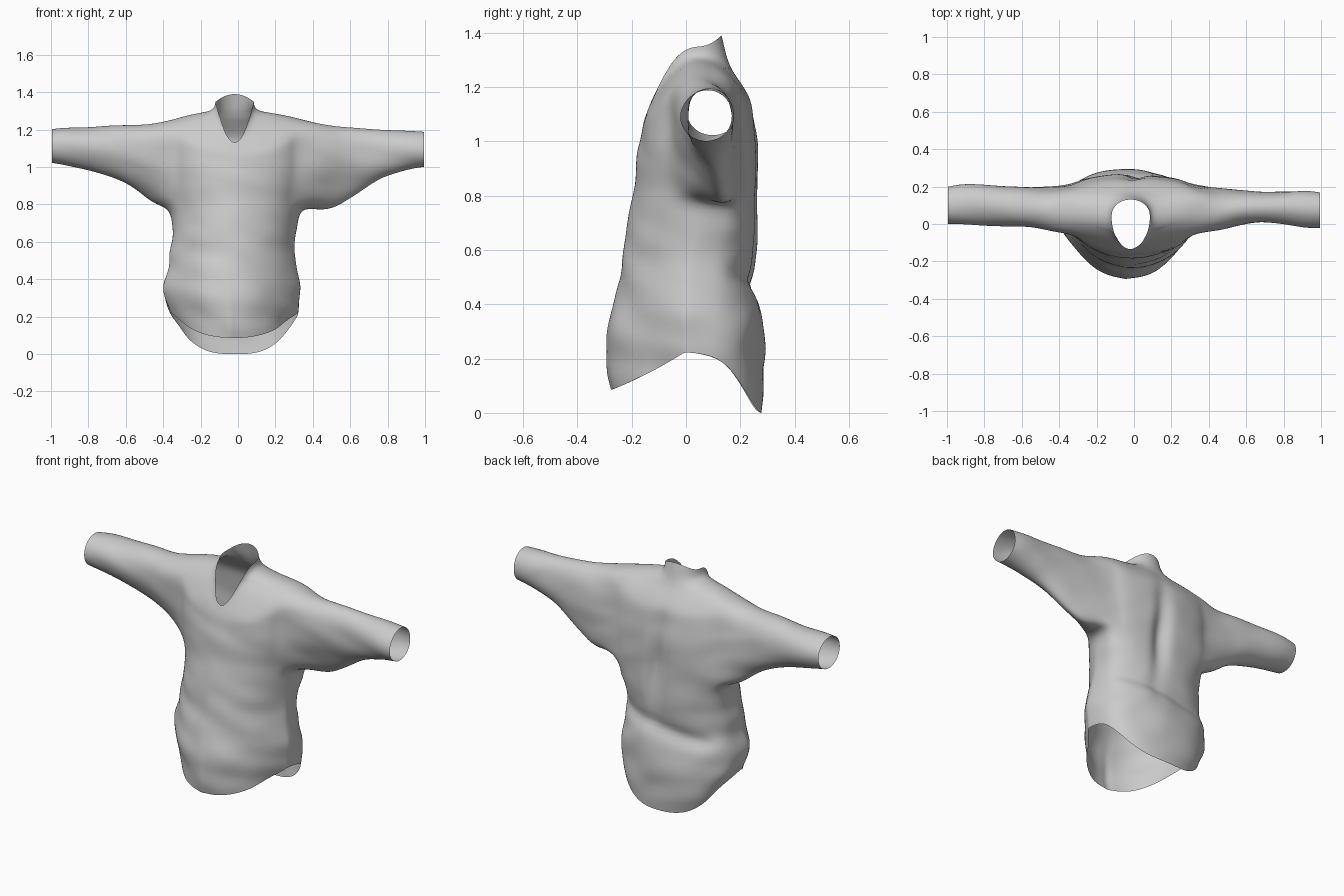
import bpy, bmesh
from math import sin, cos, pi, exp
from mathutils import Vector, noise

if "Cube" in bpy.data.objects:
    bpy.data.objects.remove(bpy.data.objects["Cube"])

N = 36  # columns around the body, 0 = front, 9 = right side, 18 = back

# body rows: left x, right x, side y, front y, front z, side z, back y, back z
BODY = [
    (-.36, .32, .00, -.278, .085, .225, .272, .0),
    (-.395, .335, .00, -.292, .20, .29, .29, .12),
    (-.40, .33, .00, -.288, .31, .36, .29, .28),
    (-.38, .315, .01, -.267, .42, .44, .28, .39),
    (-.37, .305, .02, -.242, .53, .53, .25, .47),
    (-.355, .31, .04, -.222, .65, .62, .257, .58),
    (-.35, .32, .08, -.203, .77, .71, .265, .70),
    (-.37, .34, .12, -.188, .87, .785, .268, .80),     # bottom of armhole
    (-.39, .37, .09, -.175, .97, 1.03, .265, 1.0),
    (-.38, .37, .07, -.157, 1.065, 1.25, .24, 1.15),  # top of armhole
    (-.28, .26, .06, -.149, 1.09, 1.275, .215, 1.2),
    (-.19, .17, .045, -.142, 1.11, 1.292, .18, 1.25),
    (-.13, .09, .035, -.138, 1.122, 1.305, .152, 1.3),
    (-.12, .085, .035, -.135, 1.13, 1.348, .13, 1.39),  # collar rim
]
ARM_LOW, ARM_SPAN = 7, 6

# sleeve rings: x, top z, bottom z, front y, back y, y of lowest point, taper
SLEEVES = {
    1: [(.45, 1.23, .765, -.075, .20, .14, .4), (.55, 1.215, .795, -.03, .19, .13, .4),
        (.68, 1.205, .89, -.005, .18, .11, .25), (.82, 1.2, .965, -.008, .178, .09, .1),
        (.92, 1.193, .985, -.022, .178, .08, 0), (.995, 1.188, 1.0, -.02, .17, .075, 0)],
    -1: [(-.45, 1.235, .805, -.075, .205, .14, .35), (-.55, 1.23, .88, -.04, .205, .12, .3),
         (-.65, 1.225, .94, -.025, .212, .11, .15), (-.80, 1.217, .985, -.01, .218, .1, .1),
         (-.92, 1.21, 1.01, -.005, .216, .1, 0), (-.995, 1.203, 1.02, .0, .20, .1, 0)],
}


def body_point(row, col, upper):
    xl, xr, ys, yf, zf, zs, yb, zb = row
    t = 2 * pi * col / N
    s, c = sin(t), cos(t)
    x = (xl + xr) / 2 + (xr - xl) / 2 * s
    if c >= 0:  # the front is a pointed curve at the hem and rounder at the chest
        blend = abs(s) ** (2.0 if upper else 2.4)
        e = 1.0 if upper else max(.9, 2.1 - 1.3 * zf)
        return x, ys + (yf - ys) * c ** e, zf + (zs - zf) * blend
    blend = abs(s) ** (2.0 if upper else 3.2)
    return x, ys + (yb - ys) * (-c) ** (.85 if upper else .62), zb + (zs - zb) * blend


def sleeve_point(ring, th):
    x, zt, zb, yf, yb, ylow, taper = ring
    s = -cos(th)
    low = (1 - s) / 2
    mid = (yf + yb) / 2
    y = mid + (ylow - mid) * low ** 2 + (yb - yf) / 2 * sin(th) * (1 - taper * low)
    return x, y, (zt + zb) / 2 + s * (zt - zb) / 2


# body rows, with extra rows along the armhole
rows = []
for i, row in enumerate(BODY):
    rows.append((row, i > 9))
    if i in (ARM_LOW, ARM_LOW + 1):
        for f in (1 / 3, 2 / 3):
            rows.append((tuple(a + (b - a) * f for a, b in zip(row, BODY[i + 1])), False))

bm = bmesh.new()
grid = [[bm.verts.new(body_point(r, c, up)) for c in range(N)] for r, up in rows]
arm_cols = set(range(6, 12)) | set(range(24, 30))
for r in range(len(grid) - 1):
    for c in range(N):
        if c in arm_cols and ARM_LOW <= r < ARM_LOW + ARM_SPAN:
            continue
        d = (c + 1) % N
        bm.faces.new((grid[r][c], grid[r][d], grid[r + 1][d], grid[r + 1][c]))

# sleeves grow out of the armhole loops
for side, rings in SLEEVES.items():
    lo, hi = ARM_LOW, ARM_LOW + ARM_SPAN
    path = [(k, lo) for k in range(0, 3)] + [(3, r) for r in range(lo, hi)]
    path += [(k, hi) for k in range(3, -3, -1)] + [(-3, r) for r in range(hi, lo, -1)]
    path += [(k, lo) for k in range(-3, 0)]
    base = 9 if side > 0 else 27
    prev = [grid[r][base + side * k] for k, r in path]
    n = len(prev)
    for ring in rings:
        cur = [bm.verts.new(sleeve_point(ring, 2 * pi * i / n)) for i in range(n)]
        for i in range(n):
            j = (i + 1) % n
            bm.faces.new((prev[i], prev[j], cur[j], cur[i]))
        prev = cur
bmesh.ops.delete(bm, geom=[v for v in bm.verts if not v.link_faces], context='VERTS')
bmesh.ops.recalc_face_normals(bm, faces=bm.faces)

mesh = bpy.data.meshes.new("shirt")
bm.to_mesh(mesh)
bm.free()
shirt = bpy.data.objects.new("shirt", mesh)
bpy.context.collection.objects.link(shirt)

# smooth the cloth, then keep the dense mesh for folds
sub = shirt.modifiers.new("smooth", 'SUBSURF')
sub.levels = 2
deps = bpy.context.evaluated_depsgraph_get()
dense = bpy.data.meshes.new_from_object(shirt.evaluated_get(deps))
shirt.modifiers.clear()
shirt.data = dense


def bump(v, centre, width):
    return exp(-((v - centre) / width) ** 2)


normals = [v.normal.copy() for v in dense.vertices]
for v, nrm in zip(dense.vertices, normals):
    x, y, z = v.co
    off = Vector((0, 0, 0))
    side_fade = max(0, min(1, (.36 - abs(x)) / .1))
    # deep vertical fold down the back and the slanted waist crease
    back = side_fade * max(0, min(1, (y - .1) / .1))
    off.y -= back * .035 * bump(x, .02 - .08 * (z - .8), .05) * bump(z, .82, .27)
    off.y -= back * .018 * bump(z, .47 + .15 * x, .04)
    # button placket at the front hem
    if y < -.1:
        off.y -= .008 * bump(x, -.045, .025) * bump(z, .12, .2)
    # soft wrinkles, stronger around the waist
    amp = .012 if z < .7 else .007
    if z > 1.27:
        amp = .003
    off += nrm * amp * noise.noise(Vector((x * 5, y * 5, z * 9 + x * 2)))
    v.co = v.co + off

for p in dense.polygons:
    p.use_smooth = True
